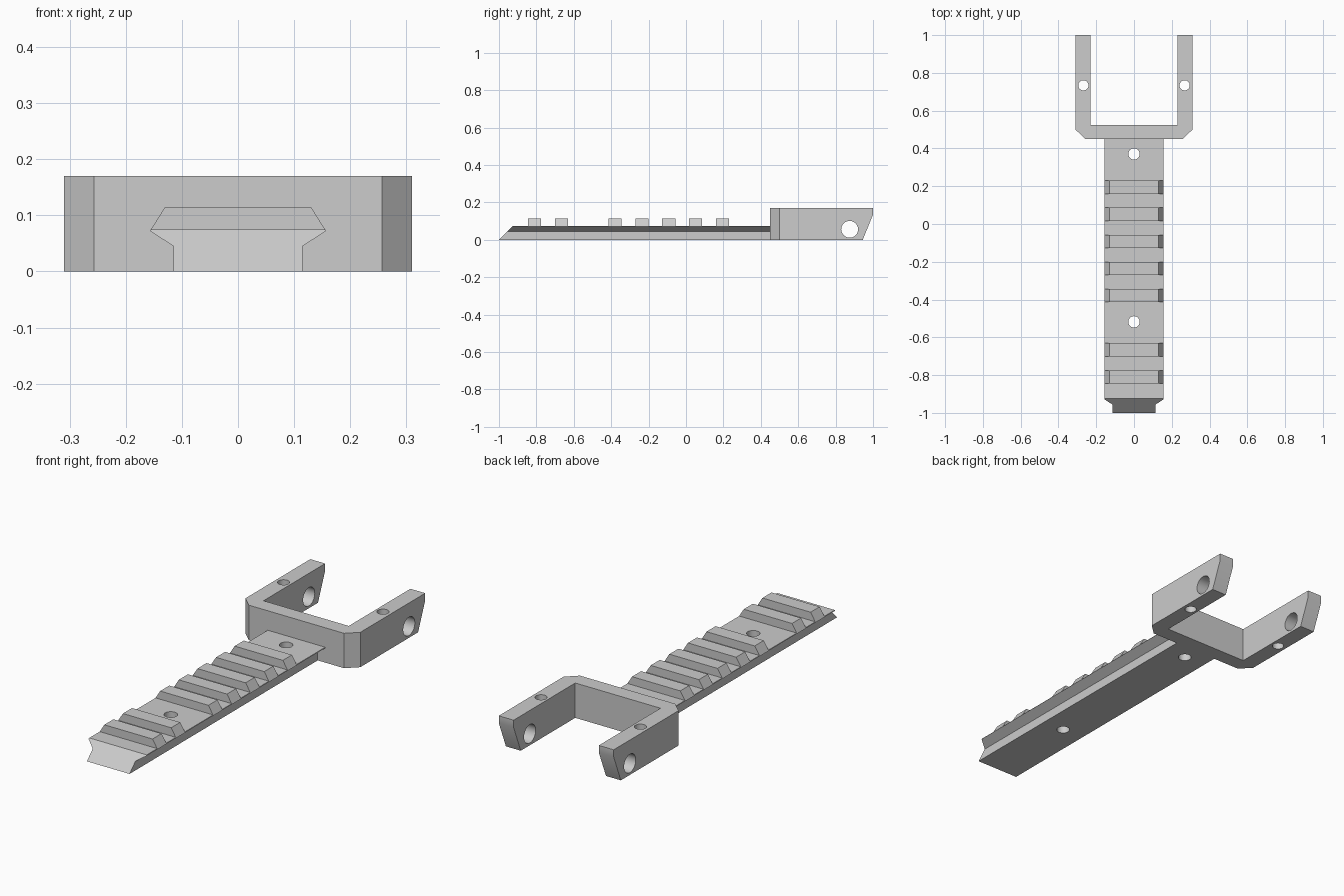
import bpy, bmesh
from mathutils import Vector

cube = bpy.data.objects.get("Cube")
if cube:
    bpy.data.objects.remove(cube, do_unlink=True)

GREY = (0.604, 0.604, 0.604, 1)
mat = bpy.data.materials.new("plain grey")
mat.use_nodes = True
mat.diffuse_color = GREY
mat.node_tree.nodes["Principled BSDF"].inputs["Base Color"].default_value = GREY


def finish(name, bm):
    bmesh.ops.recalc_face_normals(bm, faces=bm.faces[:])
    mesh = bpy.data.meshes.new(name)
    bm.to_mesh(mesh)
    bm.free()
    mesh.materials.append(mat)
    obj = bpy.data.objects.new(name, mesh)
    bpy.context.collection.objects.link(obj)
    return obj


def symmetric(half):
    """Close a half outline by mirroring it across x = 0."""
    return half + [(-x, v) for x, v in reversed(half)]


def prism(start, end):
    """Solid spanned between two matching outlines."""
    bm = bmesh.new()
    a = [bm.verts.new(p) for p in start]
    b = [bm.verts.new(p) for p in end]
    bm.faces.new(a)
    bm.faces.new(b)
    for i in range(len(a)):
        j = (i + 1) % len(a)
        bm.faces.new((a[i], a[j], b[j], b[i]))
    return bm


def cut(obj, bm):
    """Subtract a solid from an object."""
    cutter = finish("cutter", bm)
    cutter.hide_render = True
    mod = obj.modifiers.new("cut", "BOOLEAN")
    mod.operation = "DIFFERENCE"
    mod.solver = "EXACT"
    mod.object = cutter
    bpy.context.view_layer.objects.active = obj
    bpy.ops.object.modifier_apply(modifier=mod.name)
    bpy.data.objects.remove(cutter, do_unlink=True)


def drill(obj, centre, radius, axis):
    """Cut a round through hole along the given axis."""
    bm = bmesh.new()
    bmesh.ops.create_cone(bm, cap_ends=True, segments=32, radius1=radius,
                          radius2=radius, depth=0.5)
    turn = Vector((0, 0, 1)).rotation_difference(Vector(axis)).to_matrix()
    bmesh.ops.rotate(bm, verts=bm.verts[:], matrix=turn)
    bmesh.ops.translate(bm, verts=bm.verts[:], vec=centre)
    cut(obj, bm)


def smooth_holes(obj):
    bpy.ops.object.select_all(action="DESELECT")
    obj.select_set(True)
    bpy.context.view_layer.objects.active = obj
    bpy.ops.object.shade_smooth_by_angle(angle=0.4)


# Dovetail rail with a sloped front end
TOP = 0.075
section = symmetric([(0.115, 0), (0.115, 0.045), (0.157, 0.072), (0.155, TOP)])
rail = finish("rail", prism([(x, z - 1, z) for x, z in section],
                            [(x, 0.452, z) for x, z in section]))
for y in (0.371, -0.518):
    drill(rail, (0, y, 0), 0.03, (0, 0, 1))
smooth_holes(rail)

# Raised cross ribs, skipping the slot that holds the front screw hole
rib_section = symmetric([(0.155, TOP), (0.13, 0.115)])
for slot in range(8):
    if slot == 5:
        continue
    y = 0.195 - 0.1435 * slot
    finish(f"rib_{slot + 1}", prism([(x, y - 0.035, z) for x, z in rib_section],
                                    [(x, y + 0.035, z) for x, z in rib_section]))

# U-shaped yoke with chamfered front corners
plan = symmetric([(0.257, 0.45), (0.31, 0.50), (0.31, 1), (0.23, 1), (0.23, 0.525)])
yoke = finish("yoke", prism([(x, y, 0) for x, y in plan],
                            [(x, y, 0.17) for x, y in plan]))

# Undercut the arm tips
wedge = [(0.925, -0.049), (1.02, 0.184), (1.02, -0.049)]
cut(yoke, prism([(-0.4, y, z) for y, z in wedge], [(0.4, y, z) for y, z in wedge]))

# Pivot and screw holes: the pivot bore runs straight through each arm
for side in (-1, 1):
    drill(yoke, (side * 0.3, 0.875, 0.056), 0.045, (1, 0, 0))
    drill(yoke, (side * 0.268, 0.734, 0.1), 0.027, (0, 0, 1))
smooth_holes(yoke)
